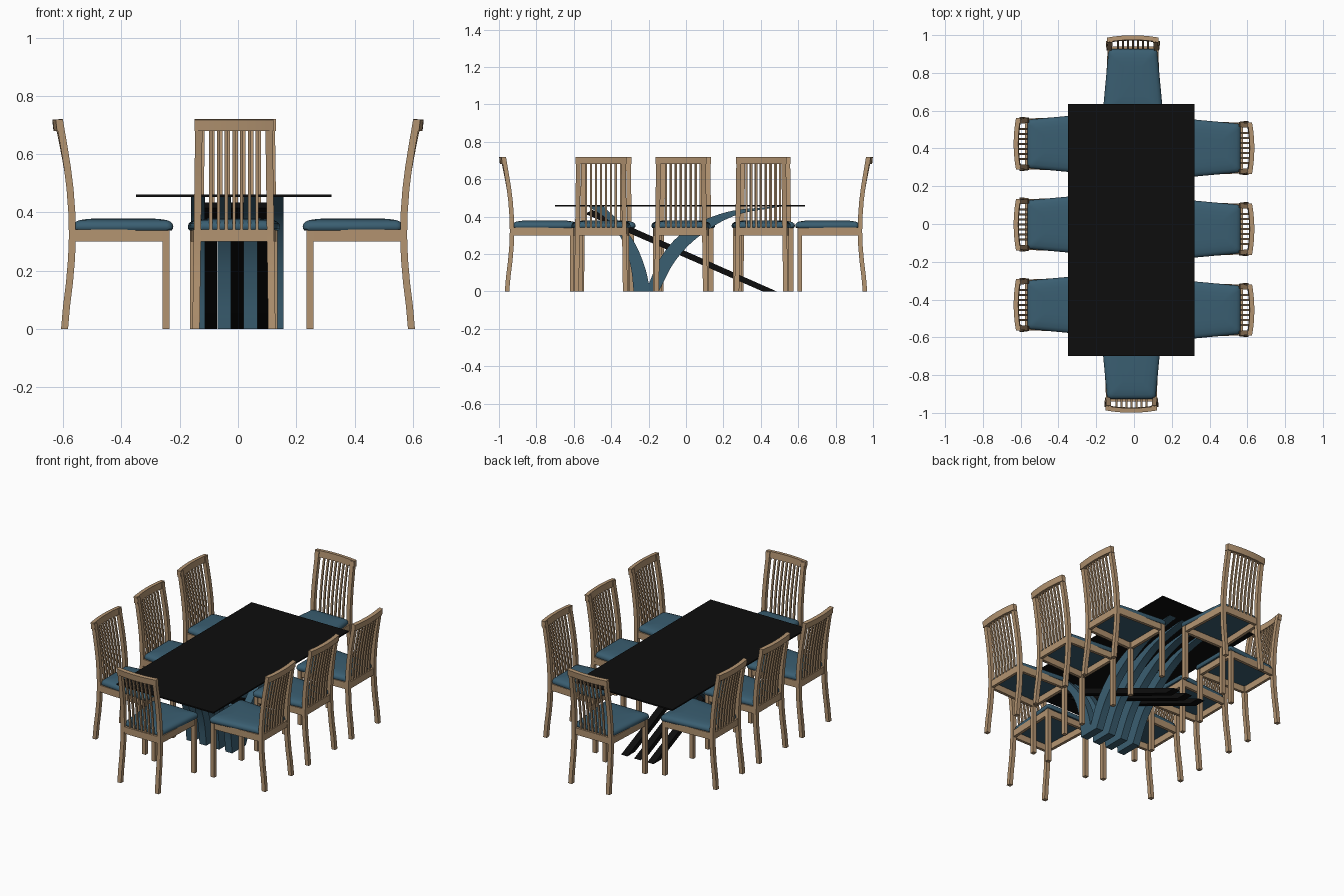
import bpy, bmesh, math
from mathutils import Matrix, Vector

if "Cube" in bpy.data.objects:
    bpy.data.objects.remove(bpy.data.objects["Cube"])


def material(name, rgb):
    m = bpy.data.materials.new(name)
    m.diffuse_color = (*rgb, 1)
    m.use_nodes = True
    m.node_tree.nodes["Principled BSDF"].inputs["Base Color"].default_value = m.diffuse_color
    return m


WOOD = material("light_wood", (0.45, 0.295, 0.165))
BLUE = material("slate_blue", (0.042, 0.112, 0.165))
BLACK = material("black", (0.004, 0.004, 0.004))


def loft(bm, rings):
    """Skin a list of closed vertex rings and cap both ends."""
    vs = [[bm.verts.new(p) for p in r] for r in rings]
    n = len(vs[0])
    for a, b in zip(vs, vs[1:]):
        for i in range(n):
            j = (i + 1) % n
            bm.faces.new((a[i], a[j], b[j], b[i]))
    bm.faces.new(vs[0][::-1])
    bm.faces.new(vs[-1])


def box(bm, x0, x1, y0, y1, z0, z1):
    loft(bm, [[(x0, y0, z), (x1, y0, z), (x1, y1, z), (x0, y1, z)] for z in (z0, z1)])


def finish(bm, name, mat):
    bmesh.ops.recalc_face_normals(bm, faces=bm.faces)
    me = bpy.data.meshes.new(name)
    bm.to_mesh(me)
    bm.free()
    me.materials.append(mat)
    return me


def place(name, me, matrix=Matrix(), smooth=True):
    ob = bpy.data.objects.new(name, me)
    bpy.context.collection.objects.link(ob)
    ob.matrix_world = matrix
    if smooth:
        bpy.ops.object.select_all(action='DESELECT')
        ob.select_set(True)
        bpy.context.view_layer.objects.active = ob
        bpy.ops.object.shade_smooth_by_angle(angle=math.radians(35))
    return ob


# ---------- chair parts (local +x points to the chair's back) ----------
POST = [(0, .595), (.08, .588), (.16, .578), (.24, .571), (.32, .568), (.40, .570),
        (.48, .576), (.56, .586), (.64, .599), (.715, .612)]


def post_x(z):
    for (z0, x0), (z1, x1) in zip(POST, POST[1:]):
        if z <= z1:
            return x0 + (x1 - x0) * (z - z0) / (z1 - z0)
    return POST[-1][1]


def bow(y):
    return .012 * (1 - (y / .135) ** 2)


def rect(x, y, z, hx, hy):
    return [(x - hx, y - hy, z), (x + hx, y - hy, z), (x + hx, y + hy, z), (x - hx, y + hy, z)]


# curved back posts, slightly splayed
bm = bmesh.new()
for s in (-1, 1):
    loft(bm, [rect(x, s * (.120 + .010 * (1 - z / .72)), z, .012, .0125) for z, x in POST])
posts = finish(bm, "back_posts", WOOD)

# straight front legs
bm = bmesh.new()
for s in (-1, 1):
    box(bm, .235, .259, s * .1375 - .0125, s * .1375 + .0125, 0, .342)
legs = finish(bm, "front_legs", WOOD)

# apron frame under the seat
bm = bmesh.new()
box(bm, .238, .256, -.13, .13, .30, .342)
box(bm, .560, .577, -.12, .12, .30, .342)
for s in (-1, 1):
    loft(bm, [[(.25, s * .129, z), (.25, s * .147, z), (.568, s * .134, z), (.568, s * .116, z)]
              for z in (.30, .342)])
apron = finish(bm, "apron", WOOD)

# bowed top rail
bm = bmesh.new()
rings = []
for i in range(13):
    y = -.136 + .272 * i / 12
    x = .611 + bow(y)
    rings.append([(x - .014, y, .68), (x + .010, y, .68), (x + .014, y, .718), (x - .010, y, .72)])
loft(bm, rings)
rail = finish(bm, "top_rail", WOOD)

# seven back slats following the posts' curve
bm = bmesh.new()
for k in range(-3, 4):
    y = k * .0265
    zs = [.32 + .37 * i / 7 for i in range(8)]
    loft(bm, [rect(post_x(z) + bow(y) * (z - .32) / .38, y, z, .005, .0055) for z in zs])
slats = finish(bm, "back_slats", WOOD)


# padded, tapered seat with rounded corners
def seat_ring(inset, z, steps=5):
    r = .022
    pts = []
    for cx, sy, a0 in ((.222, -1, 180), (.565, -1, 270), (.565, 1, 0), (.222, 1, 90)):
        front = cx < .4
        hw = .158 if front else .130
        ox = cx + r if front else cx - r
        for i in range(steps):
            a = math.radians(a0 + 90 * i / (steps - 1))
            px = ox + r * math.cos(a)
            py = sy * (hw - r) + r * math.sin(a)
            pts.append((.394 + (px - .394) * (1 - inset / .17), py * (1 - inset / .145), z))
    return pts


bm = bmesh.new()
loft(bm, [seat_ring(i, z) for i, z in
          ((.006, .338), (.001, .344), (0, .353), (.003, .362), (.010, .369),
           (.022, .374), (.05, .378), (.09, .380))])
seat = finish(bm, "seat", BLUE)

# ---------- chair placement: angle, x, y ----------
CHAIRS = [("right_1", 0, 0, .402), ("right_2", 0, 0, -.027), ("right_3", 0, 0, -.455),
          ("left_1", 180, 0, .424), ("left_2", 180, 0, -.003), ("left_3", 180, 0, -.428),
          ("back", 90, -.006, .362), ("front", -90, -.014, -.362)]
for label, ang, cx, cy in CHAIRS:
    m = Matrix.Translation((cx, cy, 0)) @ Matrix.Rotation(math.radians(ang), 4, 'Z')
    for me in (posts, legs, apron, rail, slats, seat):
        place(f"chair_{label}_{me.name}", me, m, smooth=label == "right_1")

# ---------- table ----------
bm = bmesh.new()
box(bm, -.35, .32, -.70, .635, .453, .461)
place("table_top", finish(bm, "table_top", BLACK), smooth=False)


def spline(pts, n=6):
    """Catmull-Rom through (y, z) points."""
    p = [Vector(q) for q in pts]
    p = [2 * p[0] - p[1]] + p + [2 * p[-1] - p[-2]]
    out = []
    for a, b, c, d in zip(p, p[1:], p[2:], p[3:]):
        for i in range(n):
            t = i / n
            out.append(.5 * (2 * b + (c - a) * t + (2 * a - 5 * b + 4 * c - d) * t * t
                             + (3 * b - a - 3 * c + d) * t ** 3))
    return out + [p[-2]]


def strips(name, edge_a, edge_b, centres, half, mat):
    """Repeat a strip, bounded by two side-view edges, across the table."""
    ea, eb = spline(edge_a), spline(edge_b)
    bm = bmesh.new()
    for c in centres:
        loft(bm, [[(c - half, *a), (c + half, *a), (c + half, *b), (c - half, *b)]
                  for a, b in zip(ea, eb)])
    place(name, finish(bm, name, mat))


BLUE_X = (-.137, -.047, .043, .132)
# long curved supports sweeping to the back
strips("long_curved_supports",
       [(-.215, 0), (-.13, .19), (.01, .335), (.22, .425), (.46, .453)],
       [(-.145, 0), (-.06, .16), (.07, .295), (.26, .405), (.50, .453)], BLUE_X, .0235, BLUE)
# short curved supports sweeping to the front
strips("short_curved_supports",
       [(-.28, 0), (-.295, .13), (-.335, .26), (-.41, .375), (-.52, .453)],
       [(-.19, 0), (-.22, .13), (-.275, .26), (-.36, .375), (-.44, .453)], BLUE_X, .0235, BLUE)
# straight crossing bars
strips("straight_bars", [(.41, 0), (-.54, .415)], [(.485, 0), (-.50, .435)],
       (-.093, -.002, .088), .0215, BLACK)
